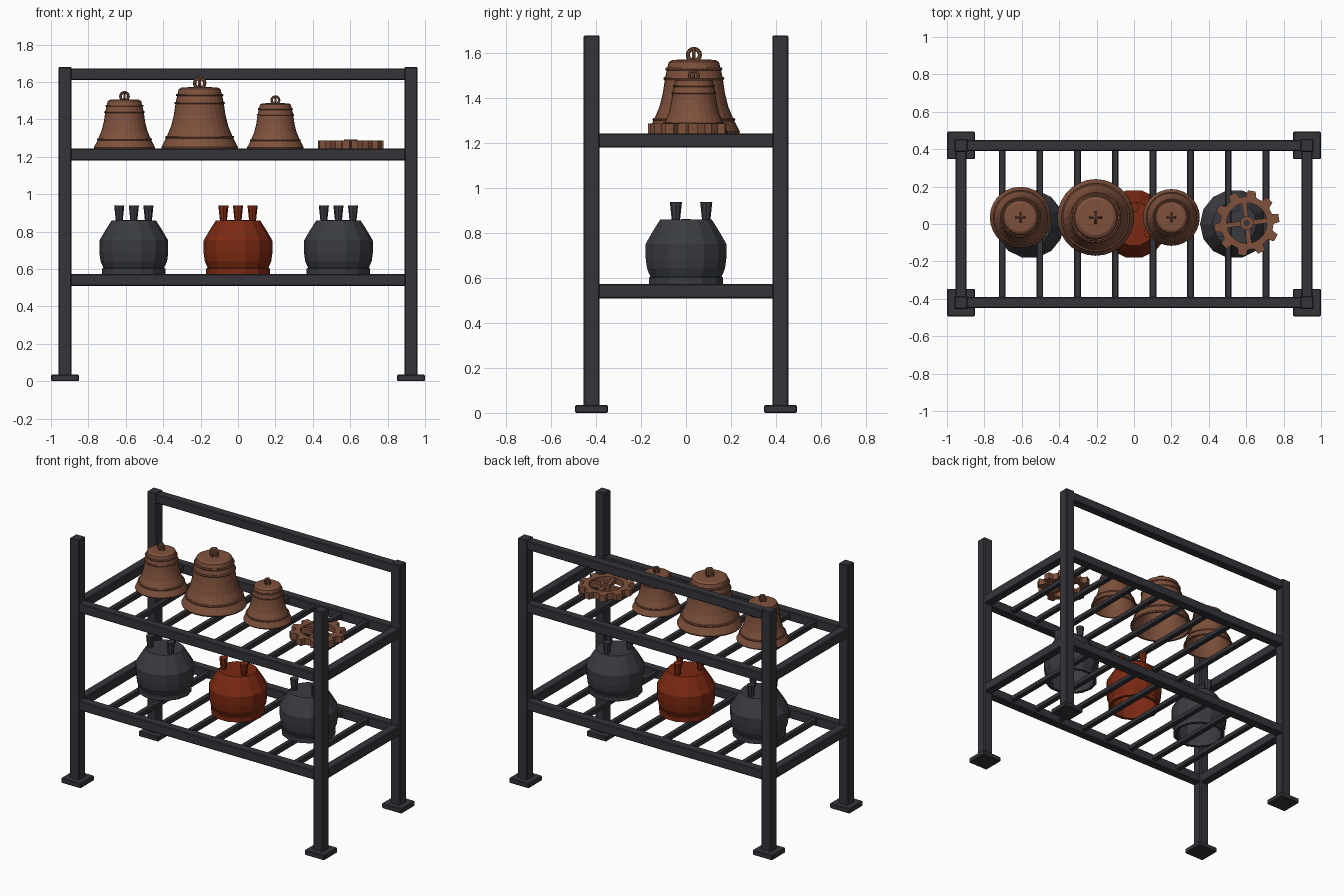
import bpy, bmesh, math
from mathutils import Matrix, Vector

cube = bpy.data.objects.get("Cube")
if cube:
    bpy.data.objects.remove(cube, do_unlink=True)


def material(name, rgb):
    m = bpy.data.materials.new(name)
    m.use_nodes = True
    m.diffuse_color = (*rgb, 1)
    bsdf = m.node_tree.nodes["Principled BSDF"]
    bsdf.inputs["Base Color"].default_value = (*rgb, 1)
    bsdf.inputs["Roughness"].default_value = 0.7
    return m


frame_mat = material("dark frame metal", (0.036, 0.034, 0.042))
iron_mat = material("dark cast iron", (0.042, 0.044, 0.052))
red_mat = material("rust red", (0.2, 0.022, 0.006))
bronze_mat = material("bronze", (0.21, 0.082, 0.045))


def finish(bm, name, mat, location=(0, 0, 0), scale=1):
    bmesh.ops.recalc_face_normals(bm, faces=bm.faces)
    mesh = bpy.data.meshes.new(name)
    bm.to_mesh(mesh)
    bm.free()
    mesh.materials.append(mat)
    obj = bpy.data.objects.new(name, mesh)
    obj.location = location
    obj.scale = (scale,) * 3
    bpy.context.collection.objects.link(obj)
    return obj


def beam(name, center, size):
    bm = bmesh.new()
    bmesh.ops.create_cube(bm, size=1, matrix=Matrix.Diagonal((*size, 1)))
    obj = finish(bm, name, frame_mat, center)
    bevel = obj.modifiers.new("soft edges", "BEVEL")
    bevel.width = 0.005
    bevel.segments = 1


def lathe(bm, profile, sides):
    """Revolve a profile of (radius, height) points around z."""
    verts = [bm.verts.new((r, 0, z)) for r, z in profile]
    edges = [bm.edges.new(pair) for pair in zip(verts, verts[1:])]
    bmesh.ops.spin(bm, geom=verts + edges, cent=(0, 0, 0), axis=(0, 0, 1),
                   angle=math.tau, steps=sides, use_merge=True)
    bmesh.ops.remove_doubles(bm, verts=bm.verts, dist=0.0001)


def torus(bm, major, minor, matrix, sides=16, tube=6):
    rings = []
    for i in range(sides):
        a = math.tau * i / sides
        ring = []
        for j in range(tube):
            b = math.tau * j / tube
            r = major + minor * math.cos(b)
            p = Vector((r * math.cos(a), r * math.sin(a), minor * math.sin(b)))
            ring.append(bm.verts.new(matrix @ p))
        rings.append(ring)
    for i in range(sides):
        p, q = rings[i], rings[(i + 1) % sides]
        for j in range(tube):
            k = (j + 1) % tube
            bm.faces.new((p[j], q[j], q[k], p[k]))


# Rack: posts, feet, shelf rails, slats and the back top rail
PX, PY = 0.925, 0.42
for sx, side in ((1, "left"), (-1, "right")):
    for sy, end in ((-1, "front"), (1, "back")):
        beam(f"{end}_{side}_post", (sx * PX, sy * PY, 0.85), (0.07, 0.07, 1.66))
        beam(f"{end}_{side}_foot", (sx * PX, sy * PY, 0.0175), (0.15, 0.147, 0.035))

for level, z in (("lower", 0.542), ("upper", 1.212)):
    for s, end, side in ((-1, "front", "right"), (1, "back", "left")):
        beam(f"{level}_{end}_rail", (0, s * PY, z), (1.8, 0.06, 0.064))
        beam(f"{level}_{side}_rail", (s * PX, 0, z), (0.06, 0.79, 0.064))
    for i in range(8):
        beam(f"{level}_slat_{i + 1}", (-0.705 + i * 0.2015, 0, z + 0.005),
             (0.036, 0.8, 0.036))
beam("top_back_rail", (0, PY, 1.642), (1.8, 0.06, 0.062))


# Bells: hollow body, raised bands and two crossed crown loops
def bell(name, x, scale):
    bm = bmesh.new()
    lathe(bm, [(0, 0.33), (0.095, 0.328), (0.112, 0.318), (0.12, 0.285),
               (0.128, 0.25), (0.138, 0.18), (0.153, 0.12), (0.178, 0.06),
               (0.205, 0.008), (0.203, 0), (0.188, 0), (0.16, 0.055),
               (0.135, 0.12), (0.115, 0.25), (0.09, 0.305), (0, 0.31)], 28)
    for radius, z in ((0.121, 0.287), (0.129, 0.245), (0.178, 0.062)):
        torus(bm, radius, 0.007, Matrix.Translation((0, 0, z)), 28)
    for turn in (0, math.pi / 2):
        torus(bm, 0.027, 0.009, Matrix.Translation((0, 0, 0.35))
              @ Matrix.Rotation(turn, 4, "Z") @ Matrix.Rotation(math.pi / 2, 4, "X"))
    finish(bm, name, bronze_mat, (x, 0.035, 1.243), scale)


bell("right_bell", -0.607, 0.8)
bell("large_bell", -0.205, 1)
bell("left_bell", 0.2, 0.74)


# Upturned cauldrons: hollow rim below, three flared legs above
def cauldron(name, x, mat):
    bm = bmesh.new()
    lathe(bm, [(0, 0.29), (0.118, 0.288), (0.152, 0.235), (0.184, 0.18),
               (0.184, 0.115), (0.178, 0.07), (0.162, 0.033), (0.17, 0.03),
               (0.17, 0), (0.148, 0), (0.146, 0.03), (0.165, 0.1),
               (0.165, 0.17), (0.105, 0.265), (0, 0.265)], 14)
    for i in range(3):
        a = math.pi / 2 + i * math.tau / 3
        bmesh.ops.create_cone(
            bm, cap_ends=True, segments=8, radius1=0.017, radius2=0.027, depth=0.095,
            matrix=Matrix.Translation((0.09 * math.cos(a), 0.09 * math.sin(a), 0.319)))
    finish(bm, name, mat, (x, 0, 0.572))


cauldron("right_cauldron", -0.557, iron_mat)
cauldron("middle_cauldron", 0, red_mat)
cauldron("left_cauldron", 0.537, iron_mat)


# Gear: toothed rim, four spokes and a hub
def gear(name, location, teeth=10, height=0.044):
    bm = bmesh.new()
    outer, inner = [], []
    for t in range(teeth):
        for step, r in ((-0.3, 0.143), (-0.19, 0.175), (0.19, 0.175), (0.3, 0.143)):
            a = math.tau * (t + step + 0.25) / teeth
            c, s = math.cos(a), math.sin(a)
            outer.append(bm.verts.new((r * c, r * s, 0)))
            inner.append(bm.verts.new((0.108 * c, 0.108 * s, 0)))
    for i in range(len(outer)):
        j = (i + 1) % len(outer)
        bm.faces.new((outer[i], outer[j], inner[j], inner[i]))
    top = bmesh.ops.extrude_face_region(bm, geom=bm.faces[:])["geom"]
    bmesh.ops.translate(bm, vec=(0, 0, height),
                        verts=[v for v in top if isinstance(v, bmesh.types.BMVert)])
    for i in range(4):
        bmesh.ops.create_cube(bm, size=1, matrix=Matrix.Rotation(
            i * math.pi / 2 + 0.12, 4, "Z") @ Matrix.Translation((0.07, 0, height / 2))
            @ Matrix.Diagonal((0.09, 0.026, 0.03, 1)))
    lathe(bm, [(0.014, 0), (0.036, 0), (0.036, 0.05), (0.014, 0.05), (0.014, 0)], 14)
    finish(bm, name, bronze_mat, location)


gear("gear_wheel", (0.603, 0.005, 1.243))
